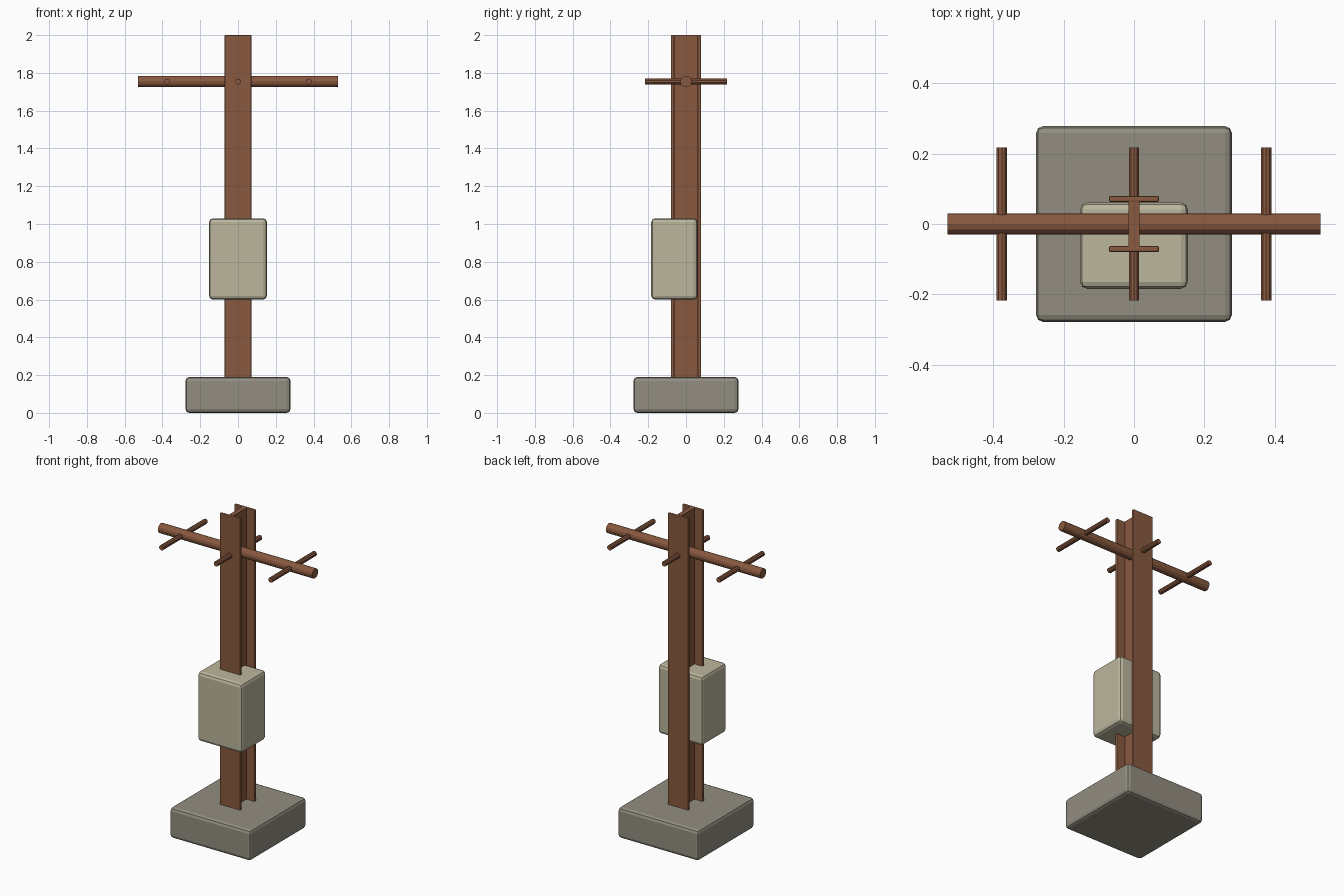
import bpy
import math

if "Cube" in bpy.data.objects:
    bpy.data.objects.remove(bpy.data.objects["Cube"])


def material(name, rgb):
    m = bpy.data.materials.new(name)
    m.diffuse_color = (*rgb, 1)
    m.use_nodes = True
    m.node_tree.nodes["Principled BSDF"].inputs["Base Color"].default_value = m.diffuse_color
    return m


RUST = material("rusted_steel", (0.25, 0.10, 0.05))
CONCRETE = material("concrete", (0.29, 0.27, 0.22))
PAINT = material("pale_paint", (0.50, 0.47, 0.34))


def box(name, lo, hi, mat, bevel, segments=2):
    bpy.ops.mesh.primitive_cube_add(
        size=1, location=[(a + b) / 2 for a, b in zip(lo, hi)])
    o = bpy.context.object
    o.name = name
    o.scale = [b - a for a, b in zip(lo, hi)]
    bpy.ops.object.transform_apply(location=False, rotation=False, scale=True)
    o.data.materials.append(mat)
    if bevel:
        m = o.modifiers.new("rounded_edges", "BEVEL")
        m.width = bevel
        m.segments = segments
    return o


def rod(name, radius, length, location, rotation, sides):
    bpy.ops.mesh.primitive_cylinder_add(
        vertices=sides, radius=radius, depth=length,
        location=location, rotation=rotation)
    o = bpy.context.object
    o.name = name
    o.data.materials.append(RUST)
    return o


# Concrete footing
box("footing", (-0.278, -0.278, 0), (0.278, 0.278, 0.19), CONCRETE, 0.02)

# I-beam post: two flanges joined by a web
for label, s in (("front", -1), ("back", 1)):
    y = sorted((s * 0.062, s * 0.08))
    box(label + "_flange", (-0.071, y[0], 0.18), (0.071, y[1], 2), RUST, 0.005)
box("web", (-0.015, -0.064, 0.18), (0.015, 0.064, 2), RUST, 0)

# Equipment cabinet wrapped around the front of the post
box("cabinet", (-0.153, -0.184, 0.60), (0.153, 0.061, 1.03), PAINT, 0.02)

# Crossbar with three pegs running through it
Z = 1.754
rod("crossbar", 0.03, 1.06, (0, 0, Z), (0, math.pi / 2, 0), 12)
for label, x in (("left", -0.375), ("middle", 0), ("right", 0.375)):
    rod(label + "_peg", 0.0155, 0.434, (x, 0, Z), (math.pi / 2, 0, 0), 10)
